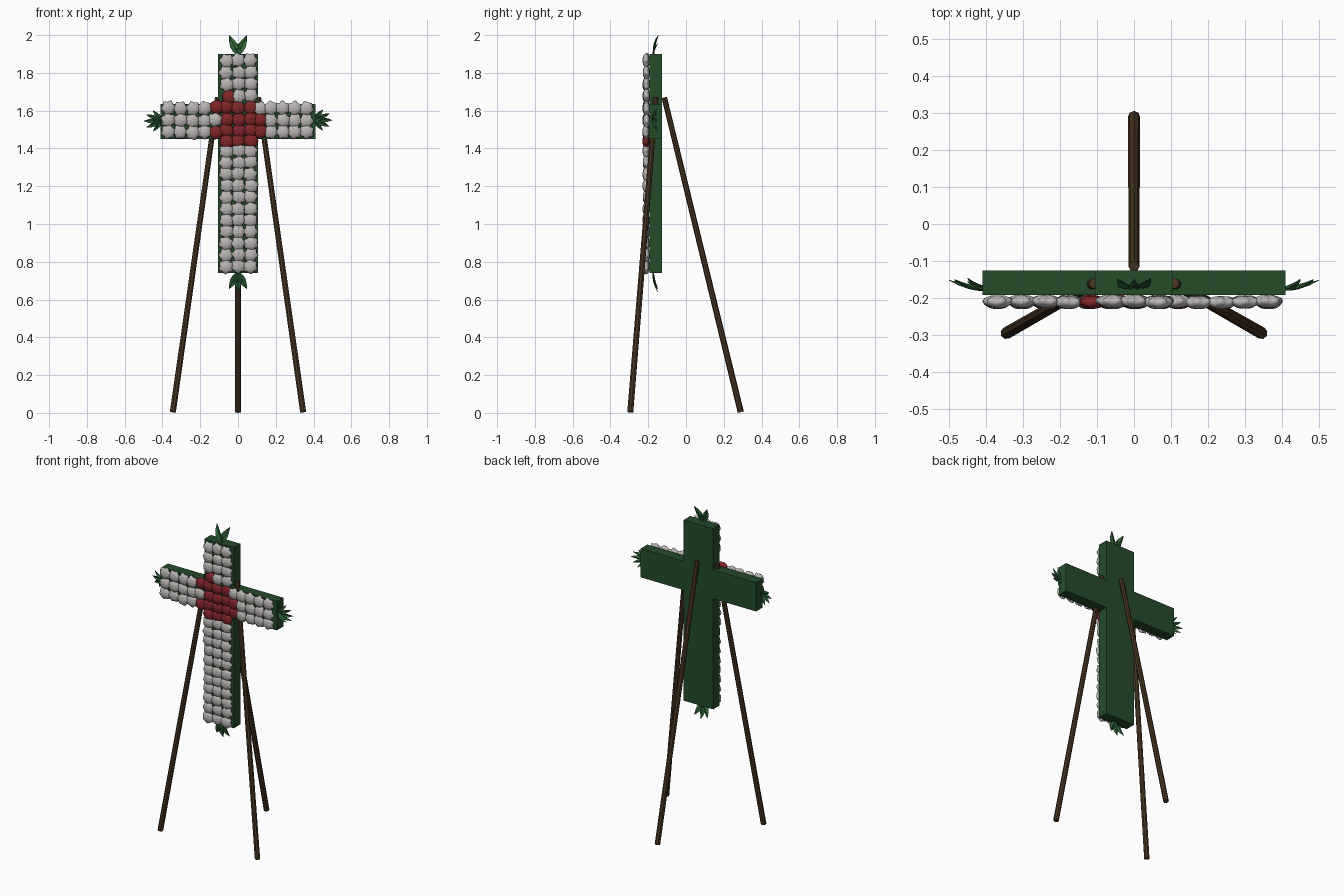
import bpy, bmesh, math, random
from mathutils import Vector, Matrix

if "Cube" in bpy.data.objects:
    bpy.data.objects.remove(bpy.data.objects["Cube"])

random.seed(4)


def material(name, rgb):
    m = bpy.data.materials.new(name)
    m.diffuse_color = (*rgb, 1)
    m.use_nodes = True
    m.node_tree.nodes["Principled BSDF"].inputs["Base Color"].default_value = m.diffuse_color
    return m


WHITE = material("white petals", (0.48, 0.46, 0.45))
RED = material("red petals", (0.22, 0.018, 0.022))
GREEN = material("dark green board", (0.018, 0.07, 0.022))
LEAF = material("leaf green", (0.03, 0.13, 0.04))
WOOD = material("brown wood", (0.068, 0.037, 0.016))


def finish(bm, name, mat, smooth=False):
    bmesh.ops.recalc_face_normals(bm, faces=bm.faces)
    me = bpy.data.meshes.new(name)
    bm.to_mesh(me)
    bm.free()
    me.materials.append(mat)
    for p in me.polygons:
        p.use_smooth = smooth
    ob = bpy.data.objects.new(name, me)
    bpy.context.collection.objects.link(ob)
    return ob


# Cross-shaped board, extruded from one outline
half = [(0.105, 0.74), (0.105, 1.45), (0.41, 1.45), (0.41, 1.635), (0.105, 1.635), (0.105, 1.90)]
outline = half + [(-x, z) for x, z in reversed(half)]
bm = bmesh.new()
face = bm.faces.new([bm.verts.new((x, -0.192, z)) for x, z in outline])
ext = bmesh.ops.extrude_face_region(bm, geom=[face])
bmesh.ops.translate(bm, vec=(0, 0.066, 0), verts=[v for v in ext["geom"] if isinstance(v, bmesh.types.BMVert)])
finish(bm, "cross_board", GREEN)


# Tripod legs
def leg(name, foot, top):
    a, b = Vector(foot), Vector(top)
    d = b - a
    bm = bmesh.new()
    bmesh.ops.create_cone(bm, cap_ends=True, segments=8, radius1=0.0165, radius2=0.0145, depth=d.length)
    rot = d.to_track_quat('Z', 'Y').to_matrix().to_4x4()
    bmesh.ops.transform(bm, matrix=Matrix.Translation((a + b) / 2) @ rot, verts=bm.verts)
    finish(bm, name, WOOD)


leg("front_leg_left", (-0.345, -0.295, 0.004), (-0.108, -0.16, 1.67))
leg("front_leg_right", (0.345, -0.295, 0.004), (0.108, -0.16, 1.67))
leg("back_leg", (0, 0.29, 0.004), (0, -0.115, 1.67))


# Flowers: flattened scalloped domes facing the front
def flower(bm, x, z, radius, lobes, depth):
    seg, turn = lobes * 4, random.uniform(0, 6.28)
    cx, cz = x + random.uniform(-.003, .003), z + random.uniform(-.003, .003)
    cy = -0.211 + random.uniform(-.002, .002)
    rings = []
    for lat in (-60, -25, 0, 25, 50, 72):
        la = math.radians(lat)
        ring = []
        for i in range(seg):
            t = i / seg * math.tau
            lobe = abs(math.cos(lobes * t / 2)) ** 2
            r = radius * math.cos(la) * (1 + depth * (lobe - 0.4) * math.cos(la))
            y = cy - 0.0175 * math.sin(la) + 0.005 * (lobe - 0.5) * math.cos(la)
            ring.append(bm.verts.new((cx + r * math.cos(t + turn), y, cz + r * math.sin(t + turn))))
        rings.append(ring)
    for a, b in zip(rings, rings[1:]):
        for i in range(seg):
            j = (i + 1) % seg
            bm.faces.new((a[i], a[j], b[j], b[i]))
    for ring, s in ((rings[0], 1), (rings[-1], -1)):
        tip = bm.verts.new((cx, cy + s * 0.0175, cz))
        for i in range(seg):
            bm.faces.new((ring[i], ring[(i + 1) % seg], tip))


COLS = (-0.061, 0.003, 0.067)
whites = [(x, 0.775 + 0.0612 * i) for i in range(11) for x in COLS]
whites += [(x, z) for z in (1.74, 1.802, 1.864) for x in COLS]
whites += [(0.003, 1.68), (0.067, 1.68), (-0.118, 1.55), (0.12, 1.61)]
whites += [(x, z) for z in (1.486, 1.548, 1.612)
           for x in (-0.37, -0.305, -0.24, -0.178, 0.175, 0.237, 0.3, 0.364)]
reds = [(x, z) for z in (1.437, 1.495, 1.553, 1.617) for x in COLS]
reds += [(-0.045, 1.675), (-0.115, 1.618), (-0.115, 1.487), (0.117, 1.553), (0.117, 1.493)]

bm = bmesh.new()
for x, z in whites:
    flower(bm, x, z, 0.036, 6, 0.26)
finish(bm, "white_flowers", WHITE, True)
bm = bmesh.new()
for x, z in reds:
    flower(bm, x, z, 0.037, 5, 0.10)
finish(bm, "red_flowers", RED, True)


# Leaf sprays at the four ends: curved pointed blades fanned around a direction
def spray(name, base, heading, blades):
    bm = bmesh.new()
    for k, (angle, length, width) in enumerate(blades):
        a = math.radians(heading + angle)
        d, s = Vector((math.cos(a), 0, math.sin(a))), Vector((-math.sin(a), 0, math.cos(a)))
        prev = None
        for u, w in ((0, 0.35), (0.25, 0.85), (0.5, 1), (0.75, 0.65), (1, 0.03)):
            back = Vector((0, 0.024 * u * u - 0.0015 * k, 0))
            mid = Vector(base) + d * length * u + back
            fold = Vector((0, 0.004 * w, 0))
            row = [bm.verts.new(mid + s * width * w - fold), bm.verts.new(mid + fold),
                   bm.verts.new(mid - s * width * w - fold)]
            if prev:
                for i in (0, 1):
                    bm.faces.new((prev[i], prev[i + 1], row[i + 1], row[i]))
            prev = row
    ob = finish(bm, name, LEAF)
    mod = ob.modifiers.new("thickness", 'SOLIDIFY')
    mod.thickness = 0.002


fan5 = [(-48, 0.075, 0.011), (-22, 0.092, 0.013), (0, 0.10, 0.014), (22, 0.092, 0.013), (48, 0.075, 0.011)]
spray("leaves_left", (-0.40, -0.172, 1.545), 180, fan5)
spray("leaves_right", (0.40, -0.172, 1.55), 0, fan5)
spray("leaves_top", (0, -0.172, 1.895), 90, [(-24, 0.112, 0.02), (24, 0.112, 0.02), (0, 0.06, 0.014)])
spray("leaves_bottom", (0, -0.172, 0.745), 270,
      [(-28, 0.1, 0.019), (28, 0.1, 0.019), (0, 0.105, 0.018)])
